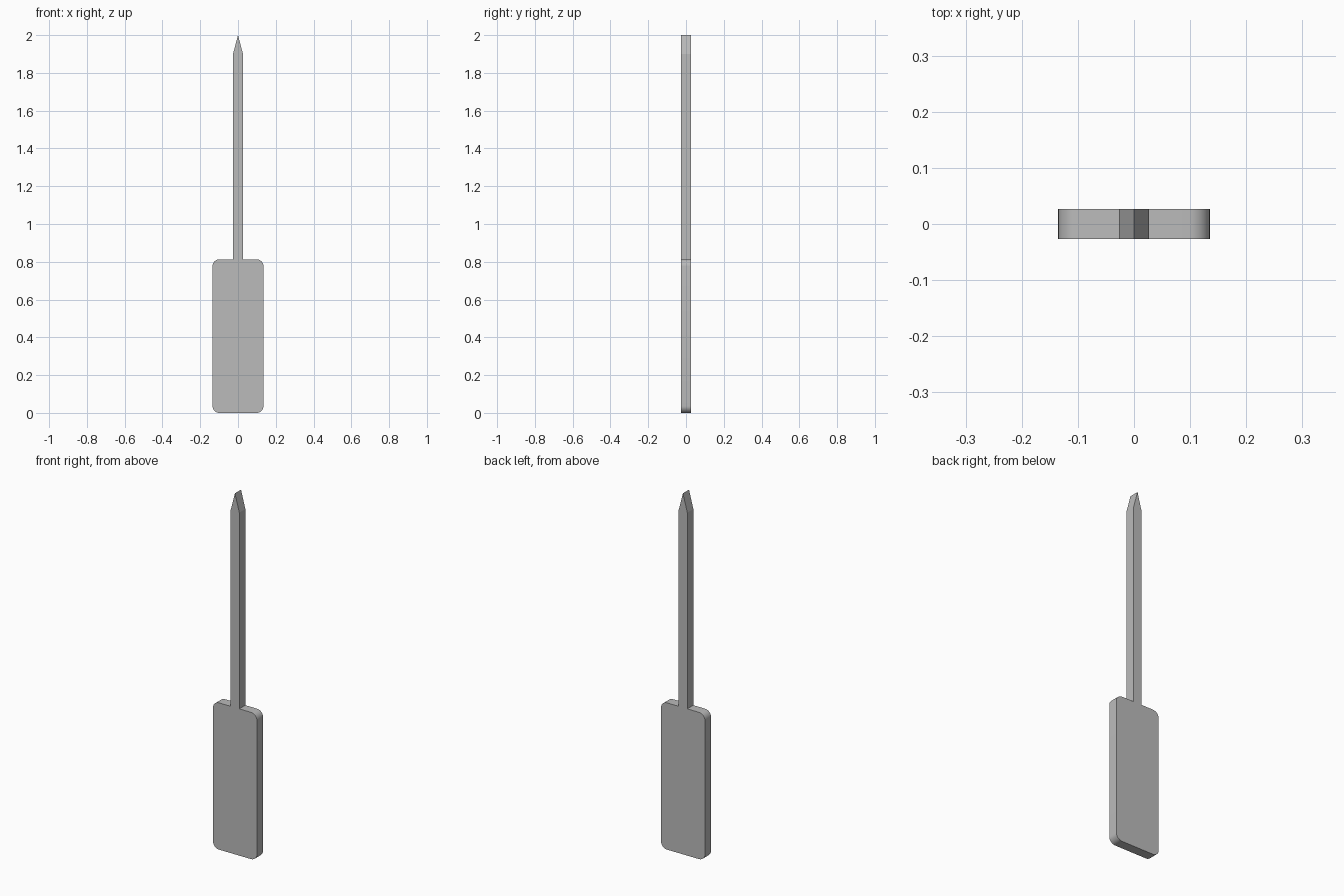
import bpy, bmesh
from math import sin, cos, pi

cube = bpy.data.objects.get("Cube")
if cube:
    bpy.data.objects.remove(cube, do_unlink=True)

# Plain grey material
grey = bpy.data.materials.new("plain grey")
grey.use_nodes = True
colour = (0.5, 0.5, 0.5, 1)
grey.diffuse_color = colour
grey.node_tree.nodes["Principled BSDF"].inputs["Base Color"].default_value = colour

DEPTH = 0.053
PAD_X, PAD_TOP, RADIUS = 0.135, 0.813, 0.037
SHAFT_X, SHOULDER, TIP = 0.0265, 1.9, 2.0


def corner(cx, cz, start, steps=8):
    """Quarter circle of outline points, anticlockwise from start."""
    angles = [start + pi / 2 * i / steps for i in range(steps + 1)]
    return [(cx + RADIUS * cos(a), cz + RADIUS * sin(a)) for a in angles]


# Right half of the outline, bottom to top: rounded pad, then pointed shaft
half = corner(PAD_X - RADIUS, RADIUS, -pi / 2)
half += corner(PAD_X - RADIUS, PAD_TOP - RADIUS, 0)
half += [(SHAFT_X, PAD_TOP), (SHAFT_X, SHOULDER)]
outline = half + [(0, TIP)] + [(-x, z) for x, z in reversed(half)]

# Extrude the flat outline from front to back
bm = bmesh.new()
front = bm.faces.new([bm.verts.new((x, -DEPTH / 2, z)) for x, z in outline])
result = bmesh.ops.extrude_face_region(bm, geom=[front], use_keep_orig=True)
back = [v for v in result["geom"] if isinstance(v, bmesh.types.BMVert)]
bmesh.ops.translate(bm, verts=back, vec=(0, DEPTH, 0))
bmesh.ops.recalc_face_normals(bm, faces=bm.faces)

mesh = bpy.data.meshes.new("pad_with_pointed_shaft")
bm.to_mesh(mesh)
bm.free()
mesh.materials.append(grey)
body = bpy.data.objects.new("pad_with_pointed_shaft", mesh)
bpy.context.collection.objects.link(body)

# Smooth the rounded corners, keep the rim and point sharp
bpy.ops.object.select_all(action="DESELECT")
body.select_set(True)
bpy.context.view_layer.objects.active = body
bpy.ops.object.shade_smooth_by_angle(angle=pi / 15)
